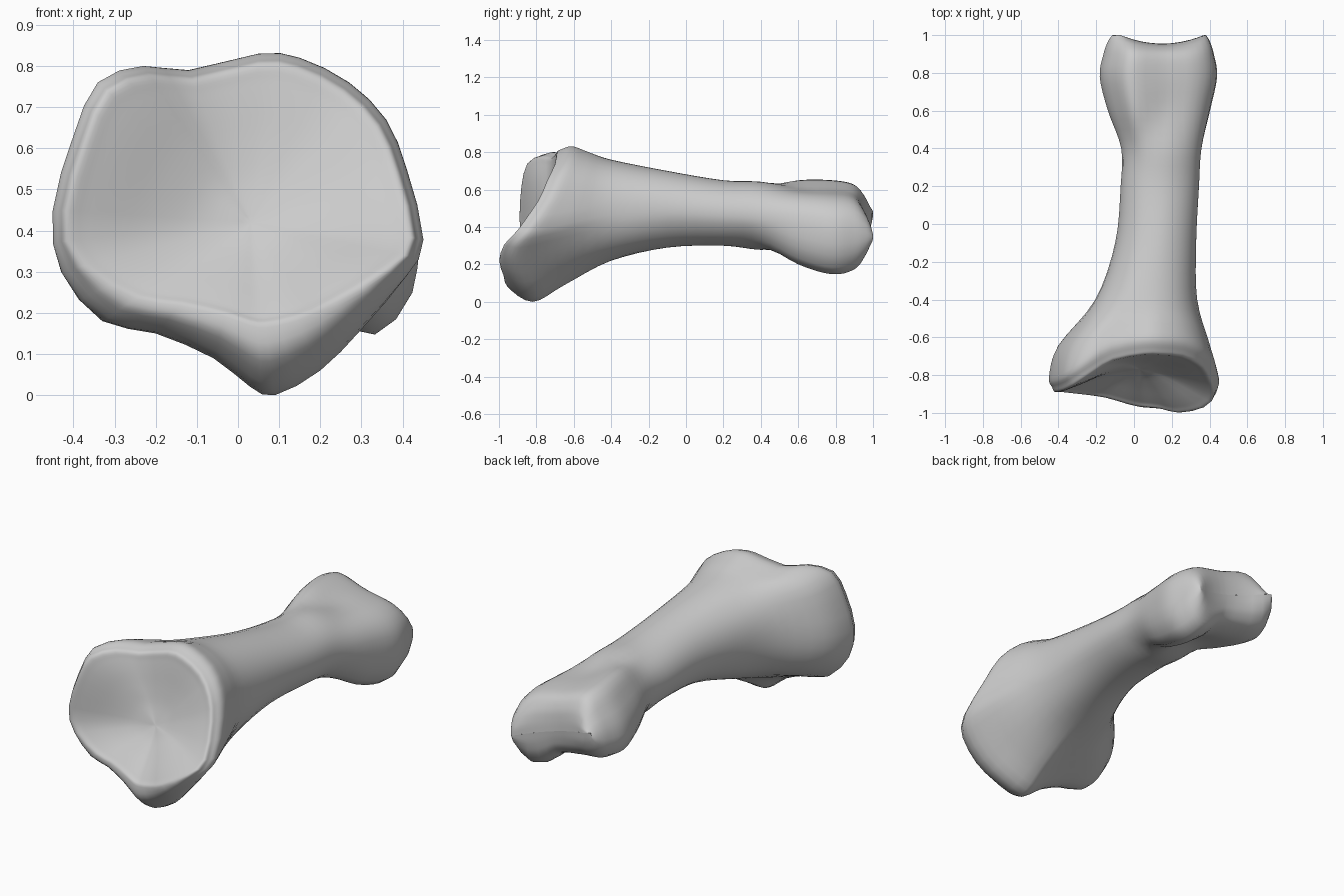
import bpy
import bmesh
import math
from mathutils import Vector

cube = bpy.data.objects.get("Cube")
if cube:
    bpy.data.objects.remove(cube, do_unlink=True)

bone_grey = bpy.data.materials.new("bone_grey")
bone_grey.use_nodes = True
colour = (0.6, 0.6, 0.6, 1.0)
bone_grey.diffuse_color = colour
bone_grey.node_tree.nodes["Principled BSDF"].inputs["Base Color"].default_value = colour


def spline(a, b, c, d, t):
    """Smooth curve from b to c with a and d as neighbours."""
    return 0.5 * (2 * b + (c - a) * t + (2 * a - 5 * b + 4 * c - d) * t ** 2
                  + (3 * b - a - 3 * c + d) * t ** 3)


def refine_loop(points, steps):
    """Smooth a closed loop of points."""
    count = len(points)
    return [spline(*[points[(i + k) % count] for k in (-1, 0, 1, 2)], s / steps)
            for i in range(count) for s in range(steps)]


def refine_rings(rings, steps):
    """Insert smooth in-between rings along an open row of rings."""
    last = len(rings) - 1
    result = []
    for i in range(last):
        near = [rings[min(max(i + k, 0), last)] for k in (-1, 0, 1, 2)]
        result += [[spline(*points, s / steps) for points in zip(*near)]
                   for s in range(steps)]
    return result + [rings[last]]


# Widest outline of the near joint, as x, y, z
outline = refine_loop([Vector(p) for p in (
    (.45, -.82, .38), (.41, -.71, .55), (.36, -.66, .67), (.27, -.62, .76),
    (.15, -.61, .82), (.05, -.61, .83), (-.12, -.64, .79), (-.23, -.7, .80),
    (-.34, -.77, .76), (-.40, -.8, .63), (-.45, -.81, .45), (-.43, -.8, .3),
    (-.33, -.79, .18), (-.2, -.8, .15), (-.06, -.82, .09), (.03, -.82, .02),
    (.09, -.82, 0), (.2, -.84, .06), (.3, -.88, .16), (.41, -.88, .29))], 2)
centre = Vector((.03, -.77, .42))
angles = [math.atan2(p.z - centre.z, p.x - centre.x) for p in outline]


def lowness(p):
    return max(0, 1 - p.z / .35)


# Rim of the socket, set in from the outline and further in along the bottom
def rim_point(p):
    q = centre + (p - centre) * (.93 - .32 * lowness(p))
    q.y = p.y - .08 - .07 * lowness(p)
    return q


# Rounded lip between the rim and the outline, fullest at the bottom
def lip_point(inner, outer):
    q = inner.lerp(outer, .5)
    q.y -= .015 + .045 * lowness(outer)
    return q


rim = [rim_point(p) for p in outline]
lip = [lip_point(a, b) for a, b in zip(rim, outline)]


# Hollow of the socket, a shallow dish over a slanted floor
def dish_ring(scale):
    ring = []
    for p in rim:
        q = centre + (p - centre) * scale
        floor = centre.y + .42 * (q.z - centre.z)
        rise = p.y - centre.y - .42 * (p.z - centre.z)
        q.y = floor + rise * scale ** 2 * (2 - scale)
        ring.append(q)
    return ring


# Flare behind the joint, fuller on the right
def flare_ring(joint, shaft):
    ring = []
    for a, b in zip(joint, shaft):
        p = a.lerp(b, .4)
        p.x -= .11 * max(0, -a.x)
        ring.append(p)
    return ring


# Shaft: rounded sections
def shaft_ring(y, cx, cz, wide, tall, power=2):
    ring = []
    for angle in angles:
        c, s = math.cos(angle), math.sin(angle)
        reach = (abs(c) ** power + abs(s) ** power) ** (-1 / power)
        ring.append(Vector((cx + c * reach * wide, y, cz + s * reach * tall)))
    return ring


# Far joint outline, as x, z around its middle
hub = Vector((.15, .41))
head = refine_loop([Vector(p) - hub for p in (
    (.44, .38), (.42, .48), (.33, .56), (.15, .605), (-.02, .65), (-.11, .57),
    (-.18, .44), (-.15, .31), (0, .28), (.15, .25), (.25, .17), (.34, .15),
    (.42, .24))], 12)


# Point of the far outline that lies in a given direction
def head_point(angle):
    ray = Vector((math.cos(angle), math.sin(angle)))
    return max(head, key=lambda p: p.normalized().dot(ray))


head_points = [head_point(angle) for angle in angles]


# Head sections narrow towards a slanted hinge line, with a groove between knuckles
def head_ring(y, wide, tall, lift=0, groove=0):
    ring = []
    for p in head_points:
        x = p.x * wide
        z = -.3 * x + (p.y + .3 * p.x) * tall
        dip = groove * max(0, 1 - (x / .22) ** 2)
        ring.append(Vector((hub.x + x, y - dip, hub.y + z + lift)))
    return ring


neck = shaft_ring(-.4, .065, .49, .27, .27, 2.2)
rings = [dish_ring(s) for s in (0, .25, .5, .75, .9)]
rings += [rim, lip, outline, flare_ring(outline, neck), neck]
rings += [shaft_ring(*values) for values in (
    (-.1, .115, .495, .215, .205),
    (.2, .137, .475, .208, .175),
    (.4, .145, .46, .213, .182))]
rings += [head_ring(*values) for values in (
    (.6, .87, .9, .025), (.78, 1, 1), (.9, .94, .9, 0, .01),
    (.965, .87, .62, 0, .03), (.995, .81, .3, 0, .045), (1, .79, 0, 0, .045))]
rings = refine_rings(rings, 4)

# Skin the rings into one closed surface
bm = bmesh.new()
loops = [[bm.verts.new(p) for p in ring] for ring in rings]
for a, b in zip(loops, loops[1:]):
    for i in range(len(a)):
        j = (i + 1) % len(a)
        bm.faces.new((a[i], a[j], b[j], b[i]))
bmesh.ops.remove_doubles(bm, verts=bm.verts, dist=.0005)
bmesh.ops.recalc_face_normals(bm, faces=bm.faces)
mesh = bpy.data.meshes.new("finger_bone")
bm.to_mesh(mesh)
bm.free()
mesh.materials.append(bone_grey)
bone = bpy.data.objects.new("finger_bone", mesh)
bpy.context.collection.objects.link(bone)
bpy.context.view_layer.objects.active = bone
bone.select_set(True)
bpy.ops.object.shade_smooth_by_angle(angle=math.radians(50))
